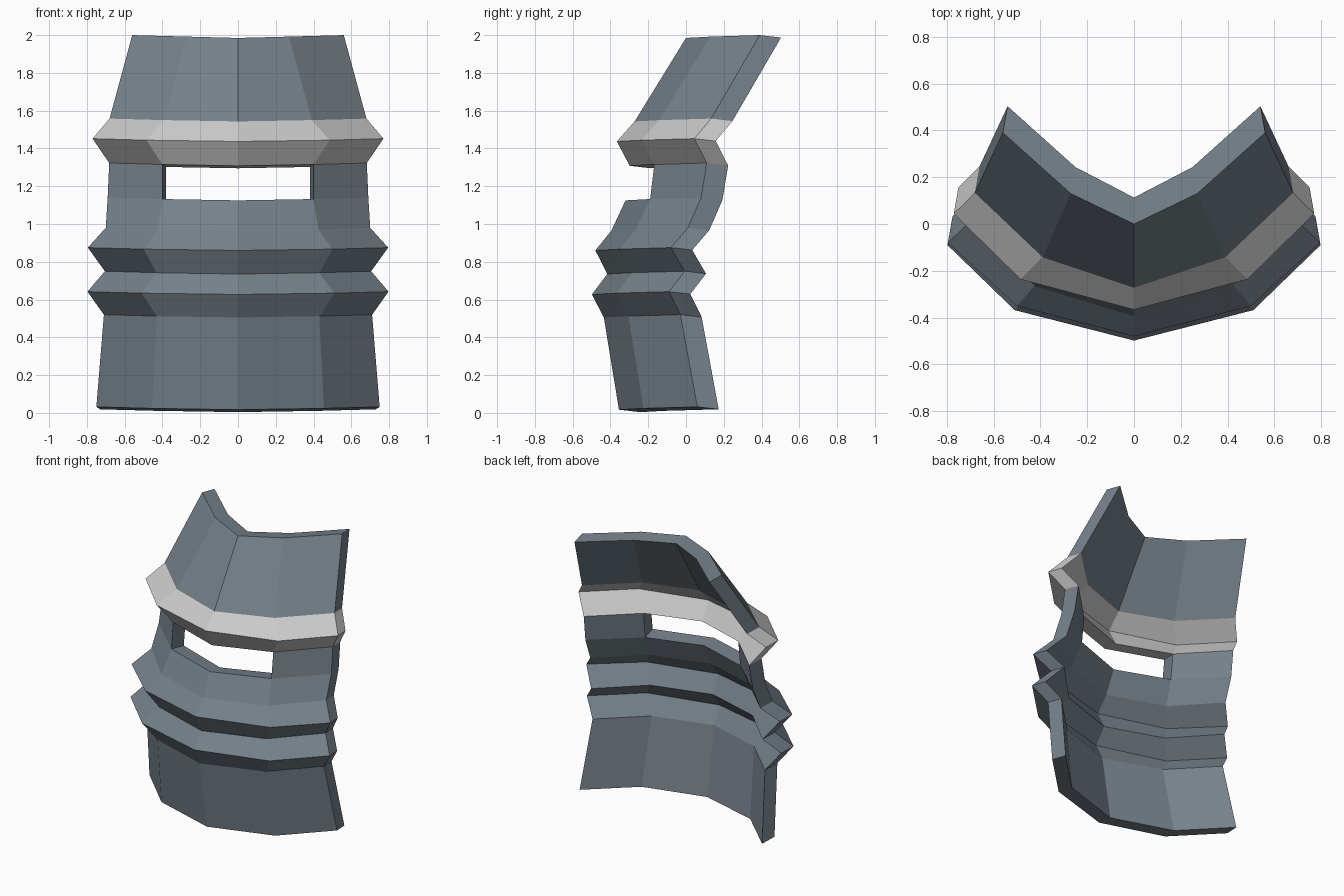
import bpy, bmesh
from mathutils import Vector

if "Cube" in bpy.data.objects:
    bpy.data.objects.remove(bpy.data.objects["Cube"])

# Each level of the plate: z, front y, mid-crease x, side-edge x, side-edge setback
LEVELS = [
    (0.017, -0.355, 0.455, 0.75, 0.415),
    (0.505, -0.435, 0.43, 0.71, 0.405),
    (0.627, -0.498, 0.51, 0.797, 0.408),   # lower ridge
    (0.735, -0.417, 0.43, 0.705, 0.41),
    (0.860, -0.48, 0.50, 0.795, 0.40),     # upper ridge
    (0.965, -0.395, 0.425, 0.70, 0.405),
    (1.125, -0.32, 0.40, 0.69, 0.40),      # slot sill
    (1.308, -0.298, 0.40, 0.682, 0.408),   # slot head
    (1.437, -0.366, 0.485, 0.77, 0.41),    # brow ridge
    (1.543, -0.272, 0.39, 0.68, 0.405),
    (1.985, 0.0, 0.27, 0.56, 0.39),
]
SLOT = 6
BROW = (7, 8)


def material(name, rgb):
    m = bpy.data.materials.new(name)
    m.diffuse_color = (*rgb, 1)
    m.use_nodes = True
    m.node_tree.nodes["Principled BSDF"].inputs["Base Color"].default_value = m.diffuse_color
    return m


bm = bmesh.new()

# Outer skin: five points across each level
rows = []
for z, y, xm, xe, back in LEVELS:
    pts = [(-xe, y + back, z + 0.015), (-xm, y + 0.13, z + 0.007), (0, y, z),
           (xm, y + 0.13, z + 0.007), (xe, y + back, z + 0.015)]
    rows.append([bm.verts.new(p) for p in pts])
for r in range(len(rows) - 1):
    for c in range(4):
        if r == SLOT and c in (1, 2):
            continue                      # open eye slot
        a, b = rows[r], rows[r + 1]
        f = bm.faces.new((a[c], a[c + 1], b[c + 1], b[c]))
        f.material_index = int(r in BROW)

# Thickness: push a copy of the skin backwards, walls included
ext = bmesh.ops.extrude_face_region(bm, geom=bm.faces[:], use_keep_orig=True)
for v in ext["geom"]:
    if isinstance(v, bmesh.types.BMVert):
        side = (v.co.x > 0.01) - (v.co.x < -0.01)
        v.co += Vector((-0.02 * side, 0.113, -0.013))

# Brow band takes the pale colour on every side
for f in bm.faces:
    f.material_index = int(all(1.28 < v.co.z < 1.58 for v in f.verts))
bmesh.ops.recalc_face_normals(bm, faces=bm.faces[:])

mesh = bpy.data.meshes.new("face_plate")
bm.to_mesh(mesh)
bm.free()
mesh.materials.append(material("slate_steel", (0.18, 0.22, 0.255)))
mesh.materials.append(material("pale_grey", (0.6, 0.6, 0.6)))
plate = bpy.data.objects.new("face_plate", mesh)
bpy.context.collection.objects.link(plate)
